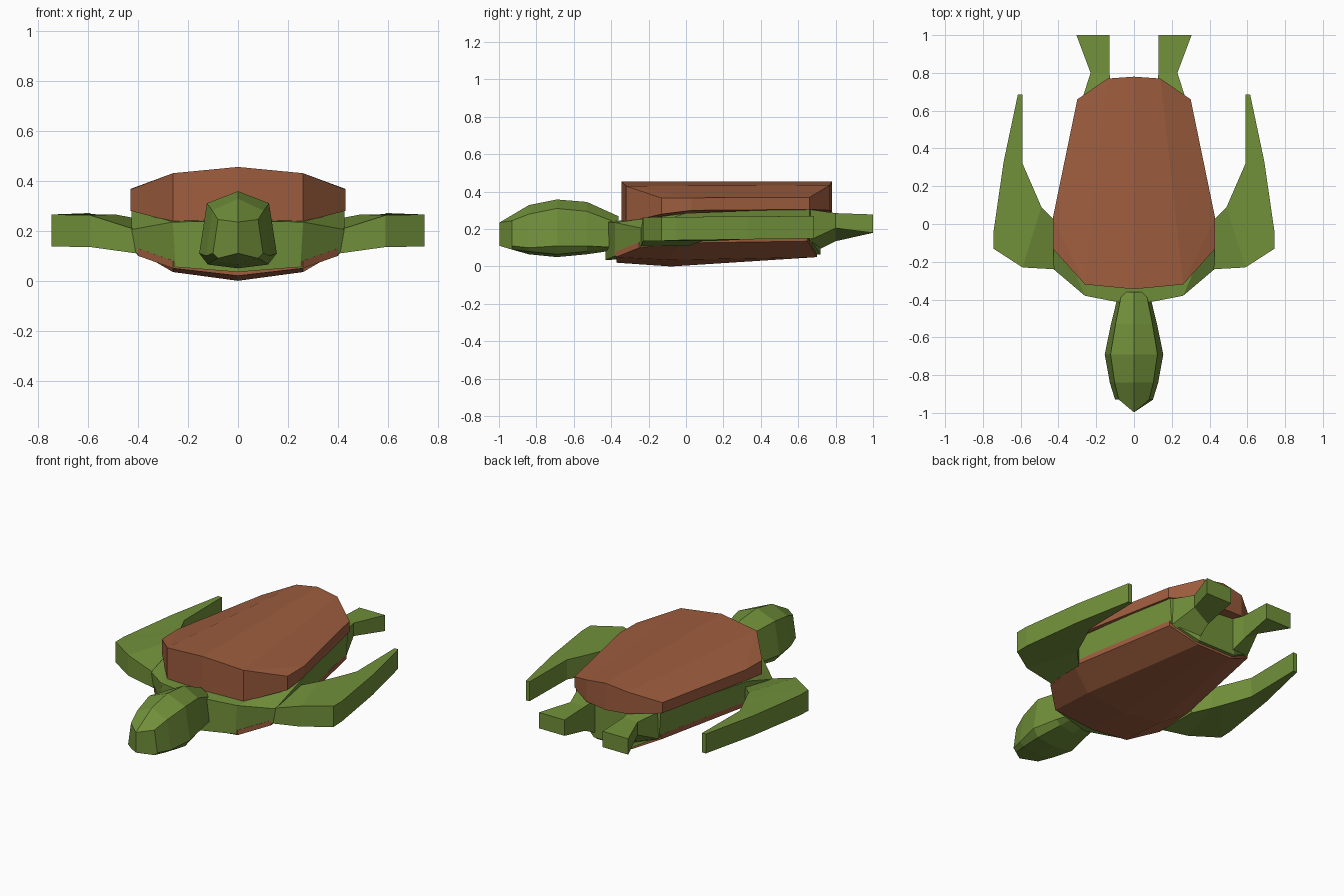
import bpy, bmesh

if "Cube" in bpy.data.objects:
    bpy.data.objects.remove(bpy.data.objects["Cube"])


def srgb(r, g, b):
    return tuple(((c / 255 + 0.055) / 1.055) ** 2.4 for c in (r, g, b)) + (1,)


def material(name, rgb):
    m = bpy.data.materials.new(name)
    m.diffuse_color = srgb(*rgb)
    m.use_nodes = True
    m.node_tree.nodes["Principled BSDF"].inputs["Base Color"].default_value = m.diffuse_color
    return m


GREEN = material("olive green skin", (113, 144, 58))
BROWN = material("reddish brown shell", (158, 93, 62))


def finish(name, bm, mat, mirror=True):
    """Mirror across x, weld the middle, fix normals and link as an object."""
    if mirror:
        dup = bmesh.ops.duplicate(bm, geom=bm.verts[:] + bm.edges[:] + bm.faces[:])["geom"]
        for v in dup:
            if isinstance(v, bmesh.types.BMVert):
                v.co.x = -v.co.x
        bmesh.ops.remove_doubles(bm, verts=bm.verts[:], dist=1e-4)
    bmesh.ops.recalc_face_normals(bm, faces=bm.faces[:])
    me = bpy.data.meshes.new(name)
    bm.to_mesh(me)
    bm.free()
    me.materials.append(mat)
    ob = bpy.data.objects.new(name, me)
    bpy.context.collection.objects.link(ob)
    return ob


def slab(name, pts, mat, flare=1.0):
    """Half outline from front centre to back centre: (x, y, top z, bottom z)."""
    bm = bmesh.new()
    top = [bm.verts.new((x, y, t)) for x, y, t, b in pts]
    bot = [bm.verts.new((x * flare, y, b)) for x, y, t, b in pts]
    for v in (top, bot):
        bm.faces.new([v[i] for i in (0, 1, 5, 6)])
        bm.faces.new([v[i] for i in (1, 2, 3)])
        bm.faces.new([v[i] for i in (1, 3, 4, 5)])
    for i in range(len(pts) - 1):
        bm.faces.new((top[i], top[i + 1], bot[i + 1], bot[i]))
    return finish(name, bm, mat)


def grid(rows, closed=False, caps=False):
    """Skin quads between rows of points."""
    bm = bmesh.new()
    vs = [[bm.verts.new(p) for p in r] for r in rows]
    n = len(rows[0])
    for a, b in zip(vs, vs[1:]):
        for j in range(n if closed else n - 1):
            k = (j + 1) % n
            bm.faces.new((a[j], a[k], b[k], b[j]))
    if caps:
        bm.faces.new(vs[0])
        bm.faces.new(vs[-1])
    return bm


# Upper shell
slab("upper_shell", [
    (0, -.345, .455, .23), (.26, -.32, .43, .235), (.43, -.13, .365, .28),
    (.43, .03, .367, .30), (.30, .66, .37, .305), (.14, .77, .435, .30),
    (0, .78, .455, .29)], BROWN)

# Body between the shells
slab("body", [
    (0, -.43, .24, .035), (.26, -.38, .235, .055), (.425, -.24, .205, .11),
    (.425, 0, .285, .14), (.29, .66, .31, .15), (.13, .72, .31, .065),
    (0, .72, .31, .065)], GREEN, flare=.96)

# Belly plate, a keeled sheet given thickness upward
bm = grid([
    [(0, -.37, .02), (.26, -.375, .05), (.40, -.25, .10)],
    [(0, -.08, 0), (.26, -.09, .035), (.415, -.03, .125)],
    [(0, .70, .05), (.12, .70, .05), (.285, .65, .135)]])
ext = bmesh.ops.extrude_face_region(bm, geom=bm.faces[:], use_keep_orig=True)["geom"]
bmesh.ops.translate(bm, vec=(0, 0, .03),
                    verts=[v for v in ext if isinstance(v, bmesh.types.BMVert)])
# remove the walls lying on the middle plane
mid = [f for f in bm.faces if all(abs(v.co.x) < 1e-5 for v in f.verts)]
bmesh.ops.delete(bm, geom=mid, context='FACES_ONLY')
finish("belly_plate", bm, BROWN)


# Head and neck: half rings from top ridge to chin
def half_ring(y, w, top, shoulder, low, bottom):
    return [(0, y, top), (.8 * w, y, shoulder), (w, y, low),
            (.78 * w, y, bottom + .015), (0, y, bottom)]


head = [[(0, -.997, .235), (.08, -.93, .245), (.10, -.93, .11), (.08, -.93, .09), (0, -.997, .11)],
        half_ring(-.84, .128, .328, .28, .10, .065),
        half_ring(-.69, .155, .358, .31, .11, .05),
        half_ring(-.53, .122, .345, .295, .11, .065),
        half_ring(-.36, .08, .268, .23, .10, .09)]
finish("head", grid(head, caps=True), GREEN)

# Front flippers: outer edge, inner edge, top z at each, bottom z
flipper = []
for ox, oy, ix, iy, ot, it, b in [
        (.41, -.24, .41, .01, .205, .25, .11),
        (.59, -.23, .49, .09, .262, .265, .135),
        (.745, -.13, .52, .159, .265, .265, .137),
        (.745, -.05, .55, .228, .265, .265, .14),
        (.69, .33, .59, .32, .267, .267, .145),
        (.615, .685, .59, .685, .27, .27, .15)]:
    flipper.append([(ox, oy, ot), (ix, iy, it), (ix, iy, b), (ox, oy, b)])
finish("front_flippers", grid(flipper, closed=True, caps=True), GREEN)

# Hind legs: inner x, outer x, top z, inner bottom z, outer bottom z
legs = []
for y, xi, xo, t, bi, bo in [
        (.66, .11, .275, .305, .065, .14),
        (.80, .13, .23, .285, .135, .205),
        (1.0, .13, .305, .278, .18, .18)]:
    legs.append([(xi, y, t), (xo, y, t), (xo, y, bo), (xi, y, bi)])
finish("hind_legs", grid(legs, closed=True, caps=True), GREEN)
